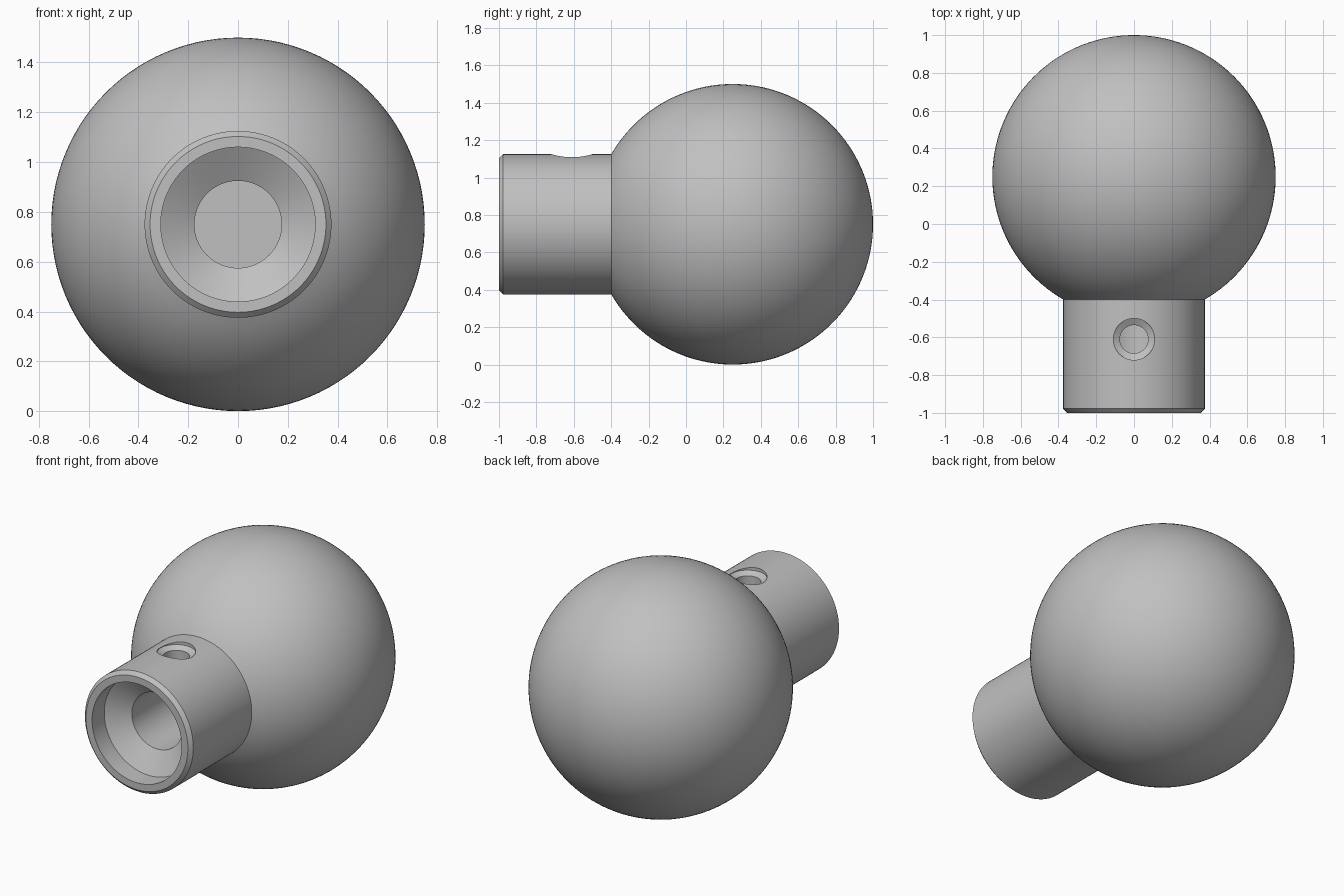
import bpy
import bmesh
import math
from mathutils import Vector

# Remove only the default cube
cube = bpy.data.objects.get("Cube")
if cube:
    bpy.data.objects.remove(cube, do_unlink=True)

grey = bpy.data.materials.new("plain_grey")
grey.use_nodes = True
colour = (0.53, 0.53, 0.53, 1.0)
grey.diffuse_color = colour
grey.node_tree.nodes["Principled BSDF"].inputs["Base Color"].default_value = colour


def lathe(name, profile, axis, centre, steps):
    """Spin (radius, distance along axis) points into a closed solid."""
    axis, centre = Vector(axis), Vector(centre)
    bm = bmesh.new()
    verts = [bm.verts.new(centre + Vector((r, 0, 0)) + axis * d) for r, d in profile]
    edges = [bm.edges.new(pair) for pair in zip(verts, verts[1:])]
    bmesh.ops.spin(bm, geom=verts + edges, cent=centre, axis=axis,
                   angle=math.tau, steps=steps)
    bmesh.ops.remove_doubles(bm, verts=bm.verts[:], dist=1e-5)
    bmesh.ops.dissolve_degenerate(bm, edges=bm.edges[:], dist=1e-6)
    bmesh.ops.recalc_face_normals(bm, faces=bm.faces[:])
    mesh = bpy.data.meshes.new(name)
    bm.to_mesh(mesh)
    bm.free()
    mesh.materials.append(grey)
    obj = bpy.data.objects.new(name, mesh)
    bpy.context.collection.objects.link(obj)
    return obj


# Ball knob with a chamfered neck and a stepped, drilled bore
ball_radius, neck_radius, ball_y = 0.75, 0.375, 0.25
start = math.asin(neck_radius / ball_radius)
rows = 56
ball = []
for i in range(rows):
    a = start + (math.pi - start) * i / rows
    ball.append((ball_radius * math.sin(a), ball_y - ball_radius * math.cos(a)))
bore = [(0, -0.2), (0.175, -0.2), (0.175, -0.8), (0.31, -0.88), (0.31, -1)]
rim = [(0.353, -1), (neck_radius, -0.978)]
tip = [(0, ball_y + ball_radius)]
knob = lathe("ball_knob", bore + rim + ball + tip, (0, 1, 0), (0, 0, 0.75), 112)

# Countersunk set screw hole in the top of the neck
hole = [(0, 0.75), (0.075, 0.75), (0.075, 1.085), (0.11, 1.105), (0.11, 1.3), (0, 1.3)]
cutter = lathe("screw_hole_cutter", hole, (0, 0, 1), (0, -0.61, 0), 48)
cutter.hide_render = True

cut = knob.modifiers.new("screw_hole", "BOOLEAN")
cut.operation = "DIFFERENCE"
cut.solver = "EXACT"
cut.object = cutter

bpy.ops.object.select_all(action="DESELECT")
knob.select_set(True)
bpy.context.view_layer.objects.active = knob
bpy.ops.object.modifier_apply(modifier=cut.name)
bpy.data.objects.remove(cutter, do_unlink=True)
bpy.ops.object.shade_smooth_by_angle(angle=math.radians(25))
